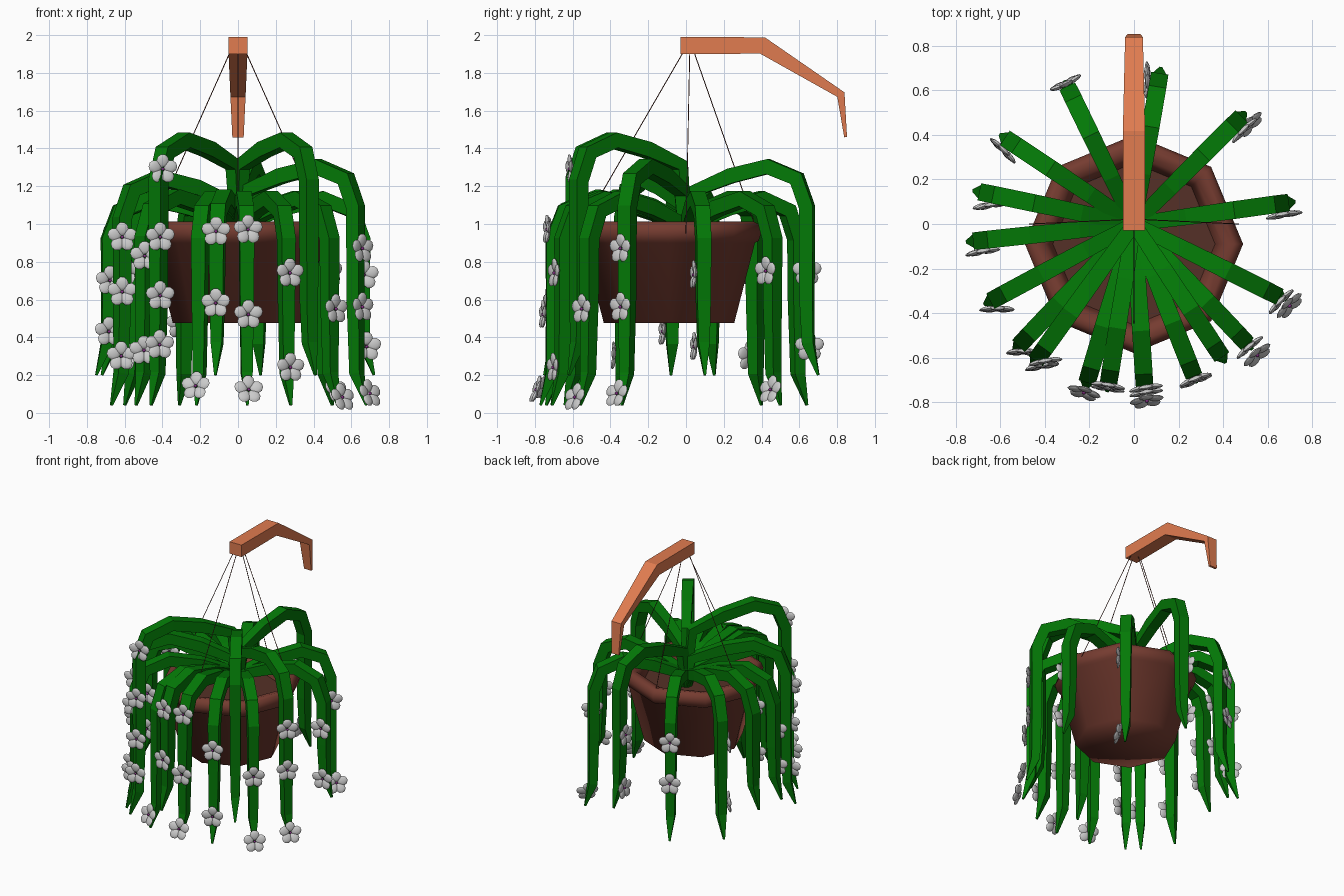
import bpy, bmesh, math
from mathutils import Vector, Matrix

if "Cube" in bpy.data.objects:
    bpy.data.objects.remove(bpy.data.objects["Cube"])


def material(name, rgb):
    m = bpy.data.materials.new(name)
    m.diffuse_color = (*rgb, 1)
    m.use_nodes = True
    m.node_tree.nodes["Principled BSDF"].inputs["Base Color"].default_value = m.diffuse_color
    return m


TERRACOTTA = material("terracotta", (0.18, 0.045, 0.03))
SOIL = material("soil", (0.09, 0.03, 0.02))
GREEN = material("leaf_green", (0.001, 0.19, 0.002))
COPPER = material("copper", (0.75, 0.20, 0.08))
WIRE = material("wire_brown", (0.12, 0.035, 0.025))
PETAL = material("petal_white", (0.75, 0.75, 0.75))
PURPLE = material("purple", (0.25, 0.03, 0.25))


def finish(bm, name, mats, smooth=None):
    bmesh.ops.recalc_face_normals(bm, faces=bm.faces)
    me = bpy.data.meshes.new(name)
    bm.to_mesh(me)
    bm.free()
    for m in mats:
        me.materials.append(m)
    ob = bpy.data.objects.new(name, me)
    bpy.context.collection.objects.link(ob)
    if smooth:
        bpy.ops.object.select_all(action='DESELECT')
        ob.select_set(True)
        bpy.context.view_layer.objects.active = ob
        bpy.ops.object.shade_smooth_by_angle(angle=math.radians(smooth))
    return ob


def sweep(name, path, side, sizes, mat):
    """Rectangular bar along a planar path; side is the plane's normal."""
    bm = bmesh.new()
    pts = [Vector(p) for p in path]
    rings = []
    for i, p in enumerate(pts):
        d0 = (p - pts[i - 1]).normalized() if i else None
        d1 = (pts[i + 1] - p).normalized() if i < len(pts) - 1 else None
        t = ((d0 or d1) + (d1 or d0)).normalized()
        n = side.cross(t).normalized()
        w, h = sizes[i]
        rings.append([bm.verts.new(p + side * (a * w / 2) + n * (b * h / 2))
                      for a, b in ((-1, -1), (1, -1), (1, 1), (-1, 1))])
    for a, b in zip(rings, rings[1:]):
        for k in range(4):
            bm.faces.new((a[k], a[(k + 1) % 4], b[(k + 1) % 4], b[k]))
    bm.faces.new(rings[0])
    bm.faces.new(rings[-1])
    return finish(bm, name, [mat])


def lathe(name, profile, center, mat, steps=8):
    bm = bmesh.new()
    vs = [bm.verts.new((r, 0, z)) for r, z in profile]
    es = [bm.edges.new(e) for e in zip(vs, vs[1:])]
    bmesh.ops.spin(bm, geom=vs + es, cent=(0, 0, 0), axis=(0, 0, 1),
                   angle=math.tau, steps=steps)
    bmesh.ops.remove_doubles(bm, verts=bm.verts, dist=1e-4)
    bmesh.ops.translate(bm, verts=bm.verts, vec=center)
    return finish(bm, name, [mat], 85)


# eight-sided pot with rolled rim, and soil
POT = Vector((0, -0.09, 0))
lathe("pot", [(0, .475), (.345, .475), (.455, .9), (.475, .91), (.49, .96), (.475, 1.0),
              (.45, 1.012), (.40, 1.0), (.375, .95), (.36, .88)], POT, TERRACOTTA)
lathe("soil", [(0, .90), (.37, .90)], POT, SOIL)

# bent hanging hook
sweep("hook", [(0, -.03, 1.945), (0, .405, 1.945), (0, .82, 1.685), (0, .845, 1.46)],
      Vector((1, 0, 0)), [(.1, .09), (.1, .09), (.08, .045), (.06, .015)], COPPER)

# four wires from the hook to the rim
for x, y in ((.47, 0), (-.47, 0), (0, -.57), (0, .38)):
    a, b = Vector((x * .08, .02 + y * .05, 1.92)), Vector((x, y, .95))
    d = b - a
    bm = bmesh.new()
    bmesh.ops.create_cone(bm, cap_ends=True, segments=6, radius1=.0025, radius2=.0025,
                          depth=d.length,
                          matrix=Matrix.Translation((a + b) / 2)
                          @ d.to_track_quat('Z', 'Y').to_matrix().to_4x4())
    finish(bm, "wire", [WIRE])

# flower mesh: five cupped petals and a centre, facing +Z
bm = bmesh.new()
for k in range(5):
    bmesh.ops.create_uvsphere(bm, u_segments=10, v_segments=6, radius=1, matrix=(
        Matrix.Rotation(k * math.tau / 5 + math.pi / 2, 4, 'Z')
        @ Matrix.Translation((.043, 0, .008)) @ Matrix.Rotation(-.15, 4, 'Y')
        @ Matrix.Diagonal((.037, .034, .011, 1))))
n = len(bm.faces)
bmesh.ops.create_uvsphere(bm, u_segments=8, v_segments=5, radius=.009,
                          matrix=Matrix.Translation((0, 0, .009)))
bm.faces.ensure_lookup_table()
for f in bm.faces[n:]:
    f.material_index = 1
first = finish(bm, "flower", [PETAL, PURPLE], 60)
flower_mesh = first.data
bpy.data.objects.remove(first)

# leaves: tip x, tip y, peak height, tip height, flower heights,
# flower facing angle (None = outward)
LEAVES = [
    (.12, .70, 1.34, .20, (.75, .35), 180),
    (.50, .50, 1.17, .04, (.75, .12), -45),
    (.72, .10, 1.17, .20, (.73, .35), -80),
    (.68, -.34, 1.34, .04, (.87, .56, .10), -45),
    (.53, -.56, 1.17, .04, (.55, .08), -50),
    (.41, -.62, 1.48, .20, (), None),
    (.28, -.71, 1.17, .04, (.74, .24), None),
    (.05, -.77, 1.17, .04, (.97, .52, .12), -80),
    (-.12, -.75, 1.18, .20, (.96, .58), None),
    (-.22, -.74, 1.17, .04, (.14,), None),
    (-.46, -.64, 1.48, .04, (1.29, .93, .62, .36), -80),
    (-.54, -.57, 1.18, .04, (.83, .33), -90),
    (-.67, -.36, 1.28, .04, (.93, .64, .30), -90),
    (-.75, -.08, 1.17, .20, (.70, .43), -80),
    (-.72, .15, 1.17, .20, (.95, .60), -80),
    (-.60, .40, 1.17, .04, (.75, .30), -135),
    (-.31, .64, 1.17, .04, (.78, .47), None),
]
SIZES = [(.05, .05), (.065, .07), (.075, .08), (.08, .08), (.08, .08),
         (.078, .075), (.072, .07), (.06, .06), (.012, .012)]
for tx, ty, peak, tip, heights, facing in LEAVES:
    R, ang = math.hypot(tx, ty), math.atan2(ty, tx)
    out = Vector((math.cos(ang), math.sin(ang), 0))
    side = Vector((-out.y, out.x, 0))
    prof = [(0, .88), (.05, peak - .17), (.34, peak - .085), (.62, peak - .036),
            (.84, peak - .10), (.915, peak - .25), (.915, .60),
            (.925, tip + .17), (1, tip)]
    path = [out * (f * R) + Vector((0, 0, z)) for f, z in prof]
    sweep("leaf", path, side, SIZES, GREEN)
    for z in heights:
        # point on the hanging part at this height
        for (f0, z0), (f1, z1) in zip(prof[3:], prof[4:]):
            if z1 <= z <= z0:
                f = f0 + (f1 - f0) * (z0 - z) / (z0 - z1)
                break
        look = out if facing is None else Vector(
            (math.cos(math.radians(facing)), math.sin(math.radians(facing)), 0))
        normal = look + Vector((0, 0, .35 if z < .2 else 0.05))
        ob = bpy.data.objects.new("flower", flower_mesh)
        bpy.context.collection.objects.link(ob)
        ob.location = out * (f * R) + look * .043 + Vector((0, 0, z))
        ob.rotation_euler = normal.to_track_quat('Z', 'Y').to_euler()
